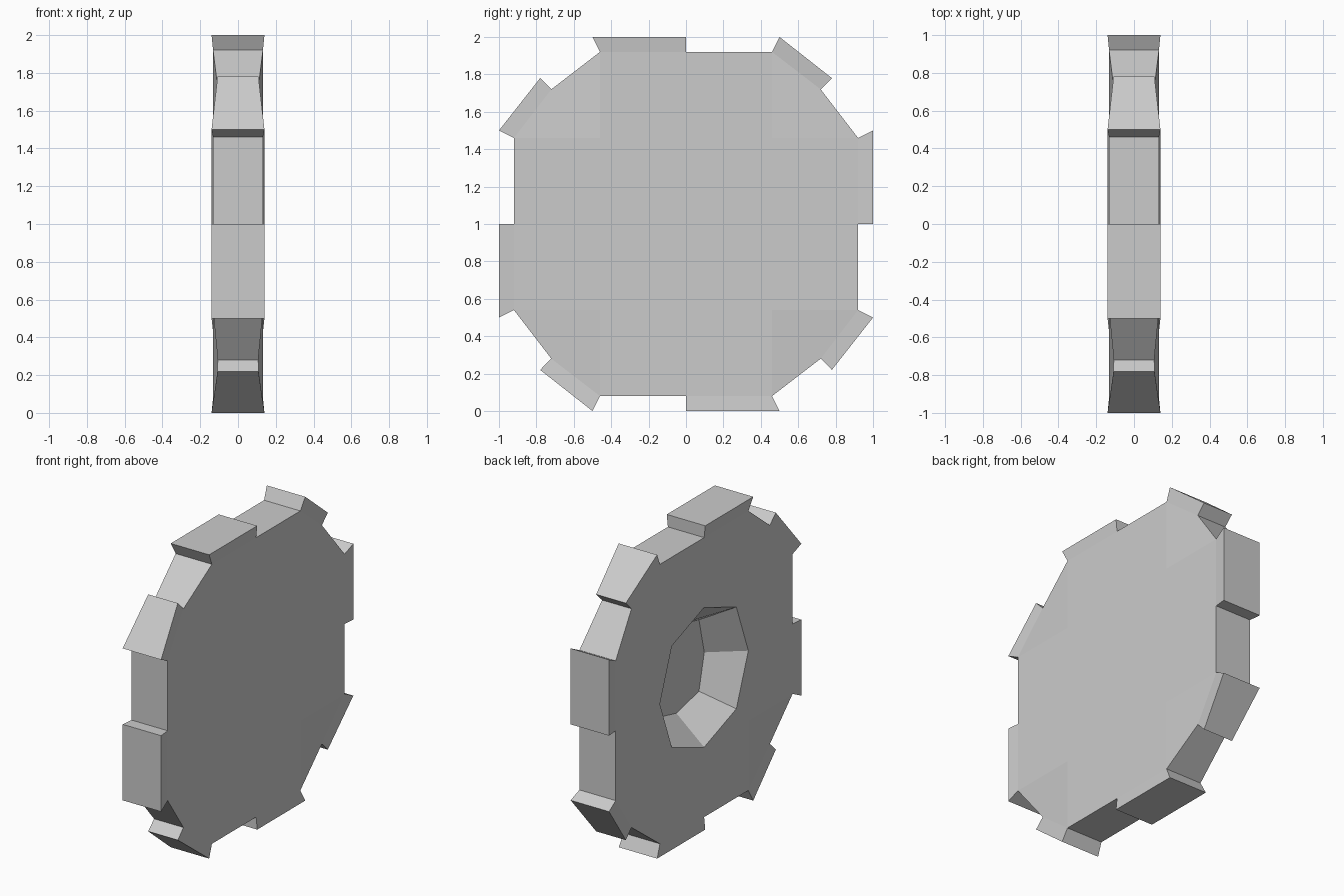
import bpy, bmesh

if "Cube" in bpy.data.objects:
    bpy.data.objects.remove(bpy.data.objects["Cube"])

# Key points of one quarter of the wheel: (y, z, half thickness), relative to the hub
inner = [(0, .92, .132), (.46, .92, .132), (.72, .72, .107), (.92, .46, .132), (.92, 0, .132)]
outer = [(0, 1, .14), (.5, 1, .14), (.78, .78, .108), (1, .5, .14), (1, 0, .14)]
corner = (.46, .46, .132)
rim = [(0, .46, .132), (.335, .335, .132), (.46, 0, .132)]
FLOOR_X = .07
floor = [(0, .29), (.235, .235), (.29, 0)]

bm = bmesh.new()


def face(points, turn):
    """Add a face from (x, y, z) points, turned by quarter turns about the axle."""
    verts = []
    for x, y, z in points:
        for _ in range(turn):
            y, z = z, -y
        verts.append(bm.verts.new((x, y, z + 1)))
    bm.faces.new(verts)


def at(p, side):
    return (side * p[2], p[0], p[1])


for q in range(4):
    # Dished corner of each side
    for s in (1, -1):
        face([at(p, s) for p in (corner, inner[1], inner[2], inner[3])], q)

    # Solid flat side
    face([(.132, 0, 0)] + [at(p, 1) for p in (inner[0], inner[1], corner, inner[3], inner[4])], q)

    # Flat side around the hub recess
    face([at(p, -1) for p in (inner[0], inner[1], corner, rim[1], rim[0])], q)
    face([at(p, -1) for p in (corner, inner[3], inner[4], rim[2], rim[1])], q)

    # Tapered recess walls and floor
    f = [(FLOOR_X, y, z) for y, z in floor]
    for i in range(2):
        face([at(rim[i], -1), at(rim[i + 1], -1), f[i + 1], f[i]], q)
    face([(FLOOR_X, 0, 0)] + f, q)

    # Tread: low gaps alternate with raised blocks
    for i in range(4):
        a, b, c, d = inner[i], inner[i + 1], outer[i + 1], outer[i]
        if i % 2 == 0:
            face([at(a, 1), at(b, 1), at(b, -1), at(a, -1)], q)
        else:
            face([at(d, 1), at(c, 1), at(c, -1), at(d, -1)], q)
            for s in (1, -1):
                face([at(p, s) for p in (a, b, c, d)], q)
            for p, o in ((a, d), (b, c)):
                face([at(p, 1), at(o, 1), at(o, -1), at(p, -1)], q)

bmesh.ops.remove_doubles(bm, verts=bm.verts[:], dist=.0005)
bmesh.ops.recalc_face_normals(bm, faces=bm.faces[:])
mesh = bpy.data.meshes.new("wheel")
bm.to_mesh(mesh)
bm.free()
wheel = bpy.data.objects.new("wheel", mesh)
bpy.context.collection.objects.link(wheel)
